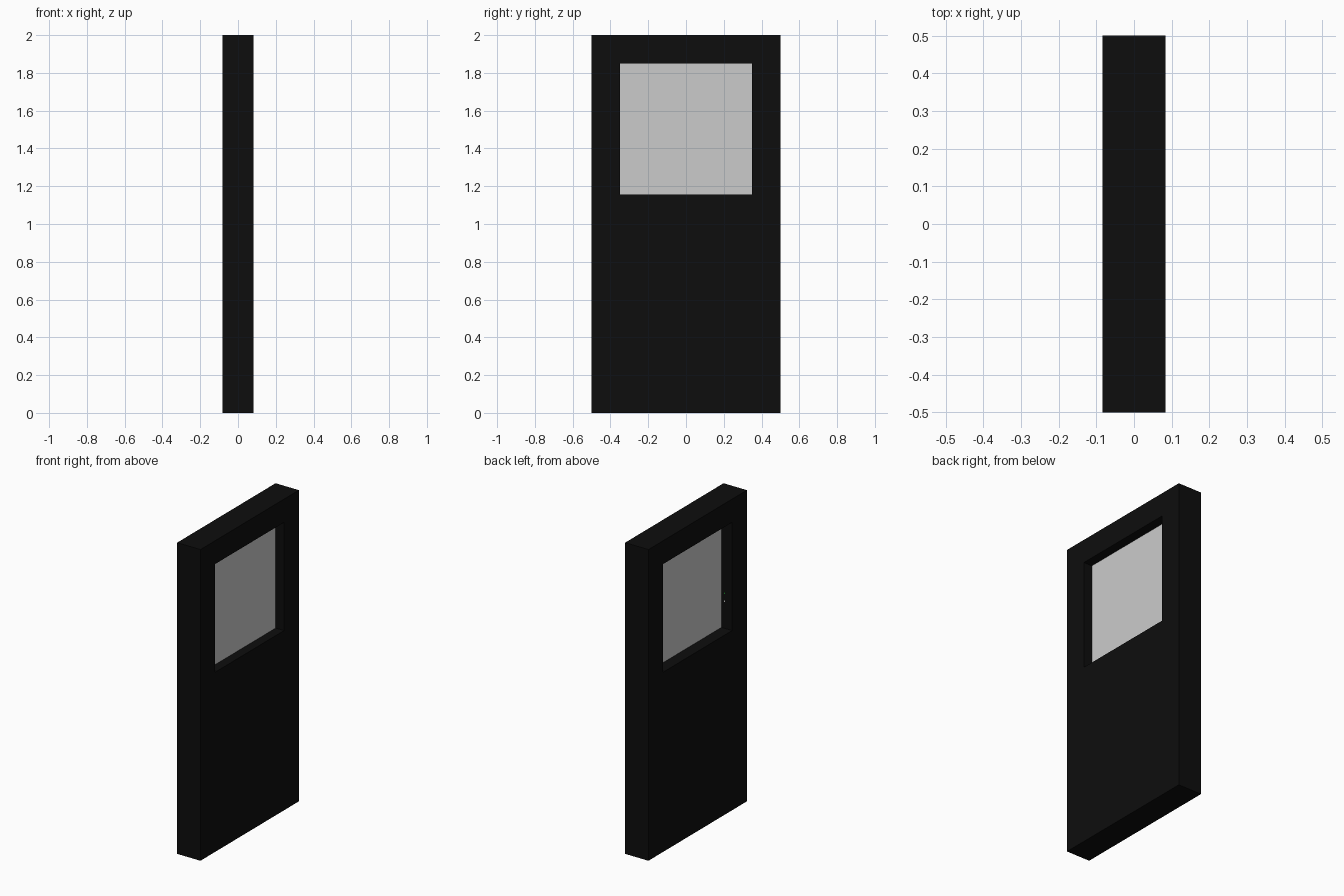
import bpy, bmesh

if "Cube" in bpy.data.objects:
    bpy.data.objects.remove(bpy.data.objects["Cube"])


def material(name, rgb):
    m = bpy.data.materials.new(name)
    m.diffuse_color = (*rgb, 1.0)
    m.use_nodes = True
    m.node_tree.nodes["Principled BSDF"].inputs["Base Color"].default_value = m.diffuse_color
    return m


black = material("black_paint", (0.004, 0.004, 0.004))
pane_grey = material("pane_grey", (0.6, 0.6, 0.6))
green = material("green_light", (0.02, 0.4, 0.04))


def mesh_object(name, bm, mat):
    bmesh.ops.recalc_face_normals(bm, faces=bm.faces)
    me = bpy.data.meshes.new(name)
    bm.to_mesh(me)
    bm.free()
    me.materials.append(mat)
    ob = bpy.data.objects.new(name, me)
    bpy.context.collection.objects.link(ob)
    return ob


def box(name, lo, hi, mat):
    bm = bmesh.new()
    bmesh.ops.create_cube(bm, size=1)
    for v in bm.verts:
        v.co = [(a + b) / 2 + c * (b - a) for a, b, c in zip(lo, hi, v.co)]
    return mesh_object(name, bm, mat)


# Door leaf: outer and window rectangles bridged into a frame with thickness
T = 0.083
Y, Z0, Z1 = 0.35, 1.155, 1.85


def rect(y, z0, z1):
    return [(-y, z0), (y, z0), (y, z1), (-y, z1)]


bm = bmesh.new()
rings = [[[bm.verts.new((x, y, z)) for y, z in r] for x in (-T, T)]
         for r in (rect(0.5, 0, 2), rect(Y, Z0, Z1))]
(ob_, of), (ib, if_) = rings
for i in range(4):
    j = (i + 1) % 4
    for a, b in ((ob_, of), (of, if_), (if_, ib), (ib, ob_)):
        bm.faces.new((a[i], a[j], b[j], b[i]))
mesh_object("door_leaf", bm, black)

# Window pane set back inside the opening
box("window_pane", (-0.007, -Y, Z0), (0.023, Y, Z1), pane_grey)

# Tiny indicator lights on the window reveal
for name, z, mat in (("green_indicator", 1.38, green), ("pale_indicator", 1.33, pane_grey)):
    box(name, (-0.033, -Y, z - 0.004), (-0.026, -Y + 0.002, z + 0.004), mat)
